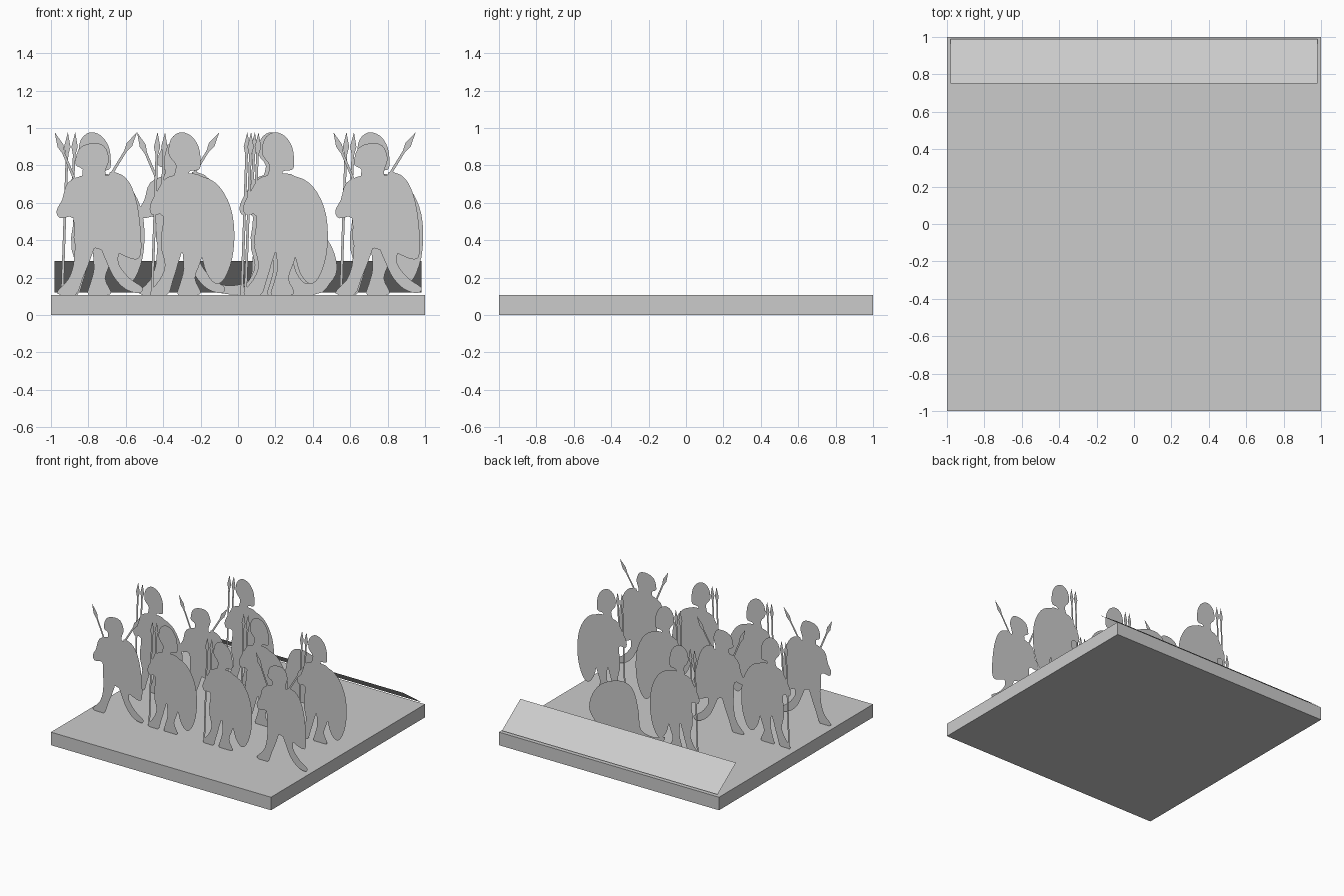
import bpy, bmesh
from mathutils import Vector

if "Cube" in bpy.data.objects:
    bpy.data.objects.remove(bpy.data.objects["Cube"])

GROUND = 0.107
UNIT = 0.01          # outlines are given in hundredths

stone = bpy.data.materials.new("plain grey")
stone.use_nodes = True
stone.diffuse_color = (0.6, 0.6, 0.6, 1)
stone.node_tree.nodes["Principled BSDF"].inputs["Base Color"].default_value = stone.diffuse_color


def rounded(points, steps=3):
    """Closed smooth outline running through the given points."""
    pts = [Vector(p) for p in points]
    count = len(pts)
    result = []
    for i in range(count):
        a, b, c, d = (pts[(i + k) % count] for k in (-1, 0, 1, 2))
        for s in range(steps):
            t = s / steps
            result.append(b + (c - a) * t / 2
                          + (a * 2 - b * 5 + c * 4 - d) * t * t / 2
                          + (b * 3 - a - c * 3 + d) * t ** 3 / 2)
    return result


def spear(butt, tip, head=12):
    """Thin shaft with a leaf-shaped head."""
    butt, tip = Vector(butt), Vector(tip)
    along = (tip - butt).normalized()
    side = Vector((-along.y, along.x))
    neck, belly = tip - along * head, tip - along * head * 0.65
    shaft, leaf = side * 0.7, side * 1.7
    return [butt - shaft, neck - shaft, belly - leaf, tip,
            belly + leaf, neck + shaft, butt + shaft]


def flat_mesh(name, layers, upright=True):
    """Cut-out figure: each layer is (outline, depth offset)."""
    bm = bmesh.new()
    for outline, depth in layers:
        if upright:
            verts = [bm.verts.new((p[0] * UNIT, depth, p[1] * UNIT)) for p in outline]
        else:
            verts = [bm.verts.new((p[0] * UNIT, p[1] * UNIT, depth)) for p in outline]
        face = bm.faces.new(verts)
        face.normal_update()
        if (face.normal.y > 0) if upright else (face.normal.z < 0):
            face.normal_flip()
    bmesh.ops.triangulate(bm, faces=bm.faces[:])
    mesh = bpy.data.meshes.new(name)
    bm.to_mesh(mesh)
    bm.free()
    mesh.materials.append(stone)
    return mesh


def place(name, mesh, x=0, y=0, z=GROUND):
    obj = bpy.data.objects.new(name, mesh)
    obj.location = (x, y, z)
    bpy.context.scene.collection.objects.link(obj)
    return obj


# base slab
bm = bmesh.new()
bmesh.ops.create_cube(bm, size=1)
bmesh.ops.scale(bm, vec=(2, 2, GROUND), verts=bm.verts)
slab = bpy.data.meshes.new("base_slab")
bm.to_mesh(slab)
bm.free()
slab.materials.append(stone)
place("base_slab", slab, z=GROUND / 2)

# sloping sheet along the back edge
sheet = bpy.data.meshes.new("back_slope")
sheet.from_pydata([(-0.98, 0.99, 0.12), (-0.98, 0.75, 0.29),
                   (0.98, 0.75, 0.29), (0.98, 0.99, 0.12)], [], [(0, 1, 2, 3)])
sheet.flip_normals()
sheet.materials.append(stone)
place("back_slope", sheet, z=0)

# guard: helmet in profile, tall shield, upright spears
helmet = [(-9, 75), (-8, 83), (-3, 87), (3, 85), (7, 79), (8, 71), (7, 67),
          (2, 66), (1, 60), (-7, 60), (-5, 69)]
torso = [(-6, 64), (-11, 62), (-15, 56), (-19, 48), (-18, 43), (-12, 42),
         (-13, 26), (-3, 23), (10, 24), (14, 50), (9, 63), (1, 65)]
shield = [(3, 61), (10, 63), (18, 58), (24, 47), (26, 34), (25, 20), (21, 9),
          (16, 6), (11, 12), (8, 22), (2, 32)]
left_leg = [(-13, 28), (-11, 16), (-14, 8), (-19, 1), (-10, 0), (-7, 7), (-4, 17), (-2, 27)]
right_leg = [(-1, 27), (-1, 14), (-3, 6), (-4, 0), (6, 0), (8, 2), (5, 9), (8, 18), (9, 27)]
guard = flat_mesh("guard", [
    (rounded(helmet), 0), (rounded(torso), 0), (rounded(shield), -0.004),
    (rounded(left_leg), 0), (rounded(right_leg), 0),
    (spear((-18, 0), (-15, 87)), 0.004), (spear((-13, 45), (-11, 87)), 0.004)])

# striding fighter: crossed spears behind the shoulders
helmet = [(-13, 70), (-11, 78), (-5, 81), (2, 80), (5, 73), (3, 66), (3, 60), (-9, 60), (-9, 67)]
torso = [(-8, 64), (-17, 60), (-20, 51), (-23, 45), (-21, 41), (-14, 41),
         (-13, 26), (-2, 25), (9, 24), (14, 45), (10, 62), (3, 64)]
shield = [(4, 62), (10, 65), (16, 60), (20, 49), (22, 34), (22, 22), (19, 19),
          (11, 22), (4, 27)]
left_leg = [(-12, 29), (-14, 16), (-17, 8), (-23, 1), (-13, 0), (-9, 9), (-5, 19), (-3, 28)]
right_leg = [(0, 29), (10, 26), (10, 17), (16, 9), (23, 4), (21, 1), (14, 3), (8, 9), (4, 17)]
fighter = flat_mesh("fighter", [
    (rounded(helmet), 0), (rounded(torso), 0), (rounded(shield), -0.004),
    (rounded(left_leg), 0), (rounded(right_leg), 0),
    (spear((-10, 54), (-24, 87)), 0.004), (spear((1, 56), (20, 87)), 0.004)])

# ranks of standing soldiers
columns = (-0.74, -0.28, 0.22, 0.75)
ranks = {-0.5: (fighter, guard, guard, fighter),
         0.0: (guard, fighter, guard, guard),
         0.5: (None, guard, None, None)}
for y, rank in ranks.items():
    for x, mesh in zip(columns, rank):
        if mesh:
            shift = -0.02 if y == 0 else 0
            place("standing_" + mesh.name, mesh, x + shift, y)

# crouching soldier behind a rounded shield
crouch = [(-38, 8), (-28, 5), (-16, 8), (-14, 22), (-10, 37), (-3, 43), (8, 42),
          (20, 36), (28, 26), (31, 14), (27, 6), (18, 0), (-20, 0), (-34, 2)]
place("crouching_soldier", flat_mesh("crouching_soldier", [(rounded(crouch), 0)]), columns[2], 0.5)

# fallen soldiers lying on the slab
covered = [(-96, 60), (-91, 63), (-86, 63), (-80, 68), (-72, 70), (-61, 67),
           (-50, 68), (-40, 66), (-34, 60), (-27, 55), (-24, 46), (-23, 40),
           (-26, 38), (-40, 39), (-50, 42), (-72, 47), (-90, 49), (-95, 52)]
sprawled = [(23, 41), (30, 45), (39, 47), (34, 53), (34, 64), (40, 69), (46, 69),
            (50, 64), (49, 60), (54, 58), (65, 63), (78, 60), (89, 51), (95, 40),
            (96, 28), (93, 25), (73, 24), (70, 30), (62, 36), (54, 35), (51, 24),
            (42, 24), (42, 28), (48, 35), (46, 38), (41, 41), (33, 40), (25, 38)]
for name, body, weapon in (
        ("covered_fallen_soldier", covered, spear((-40, 36), (-91, 48))),
        ("sprawled_fallen_soldier", sprawled, spear((96, 60), (57, 66)))):
    mesh = flat_mesh(name, [(rounded(body), 0.003), (weapon, 0.004)], upright=False)
    place(name, mesh)
